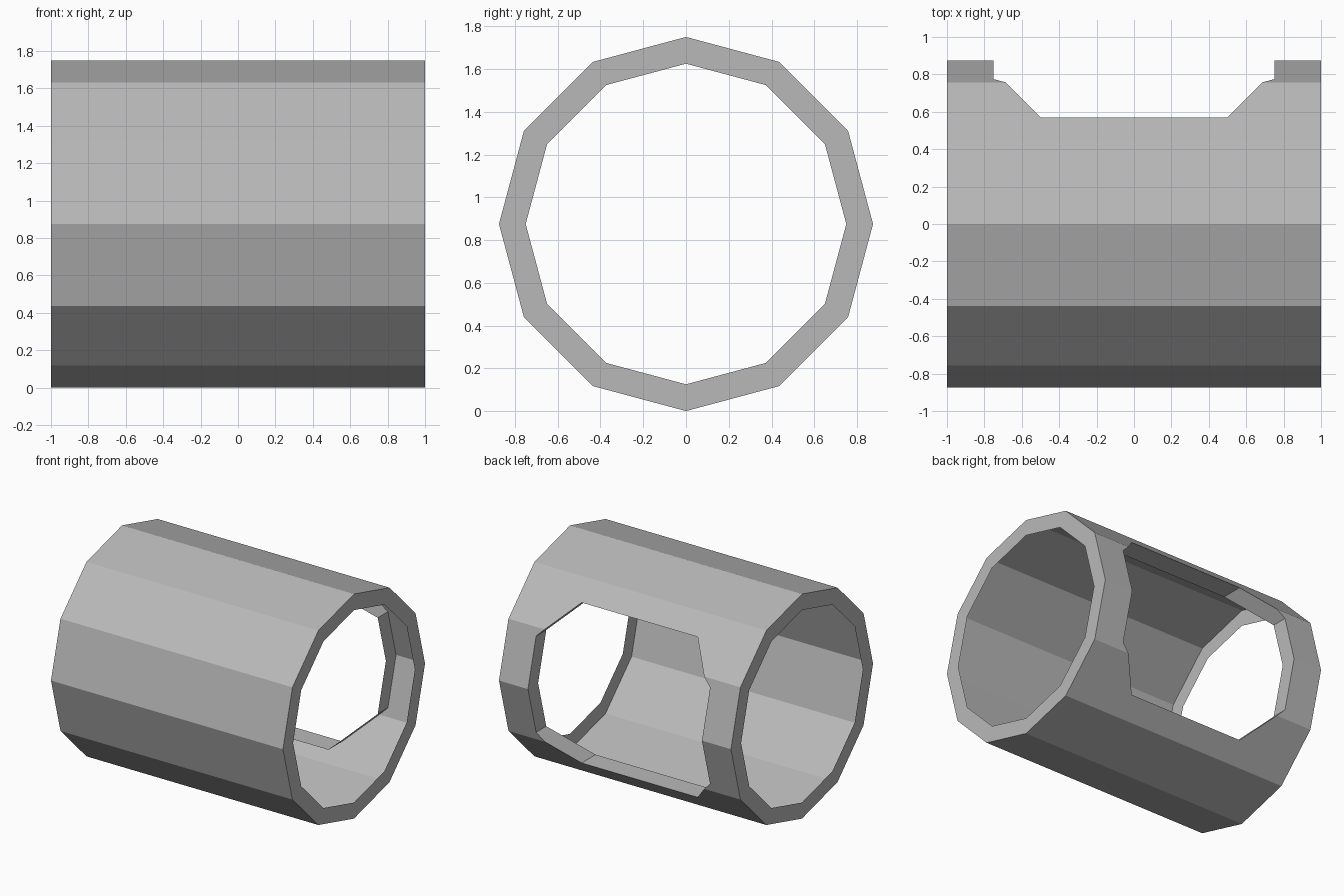
import bpy
import bmesh
from math import sin, cos, pi, hypot
from mathutils import Vector

LENGTH, RADIUS, INNER, SIDES = 2.0, 0.875, 0.75, 12

if "Cube" in bpy.data.objects:
    bpy.data.objects.remove(bpy.data.objects["Cube"])

grey = bpy.data.materials.new("plain grey")
grey.use_nodes = True
grey.diffuse_color = (0.485, 0.485, 0.485, 1)
grey.node_tree.nodes["Principled BSDF"].inputs["Base Color"].default_value = grey.diffuse_color


def add_object(name, bm):
    bmesh.ops.recalc_face_normals(bm, faces=bm.faces)
    mesh = bpy.data.meshes.new(name)
    bm.to_mesh(mesh)
    bm.free()
    mesh.materials.append(grey)
    obj = bpy.data.objects.new(name, mesh)
    bpy.context.collection.objects.link(obj)
    return obj


# Twelve-sided pipe lying along x, a corner at the very top
bm = bmesh.new()
loops = []
for r, x in ((RADIUS, -1), (RADIUS, 1), (INNER, 1), (INNER, -1)):
    loops.append([bm.verts.new((x * LENGTH / 2, r * sin(2 * pi * i / SIDES),
                                RADIUS + r * cos(2 * pi * i / SIDES)))
                  for i in range(SIDES)])
for k in range(4):
    a, b = loops[k], loops[(k + 1) % 4]
    for i in range(SIDES):
        j = (i + 1) % SIDES
        bm.faces.new((a[i], a[j], b[j], b[i]))
pipe = add_object("pipe_shell", bm)

# Chamfered rectangular opening, cut through the back wall only
bm = bmesh.new()
corner = [(0.75, -0.375), (0.75, 0.375), (0.5, 0.625)]
outline = corner + [(-0.5, 0.625), (-0.75, 0.375), (-0.75, -0.375), (-0.5, -0.625), (0.5, -0.625)]
face = bm.faces.new([bm.verts.new((x, 0, RADIUS + z)) for x, z in outline])
side = bmesh.ops.extrude_face_region(bm, geom=[face])["geom"]
bmesh.ops.translate(bm, vec=Vector((0, 1.2, 0)),
                    verts=[v for v in side if isinstance(v, bmesh.types.BMVert)])
cutter = add_object("opening_cutter", bm)
cutter.hide_render = True

cut = pipe.modifiers.new("opening", "BOOLEAN")
cut.operation = "DIFFERENCE"
cut.solver = "EXACT"
cut.object = cutter
bpy.context.view_layer.objects.active = pipe
bpy.ops.object.modifier_apply(modifier=cut.name)
bpy.data.objects.remove(cutter)

# Remove the lining: a single-sheet wall stays, with end lips and opening rims
bm = bmesh.new()
bm.from_mesh(pipe.data)
lining = [f for f in bm.faces
          if max(hypot(v.co.y, v.co.z - RADIUS) for v in f.verts) < INNER + 0.01]
bmesh.ops.delete(bm, geom=lining, context="FACES")
bm.to_mesh(pipe.data)
bm.free()
